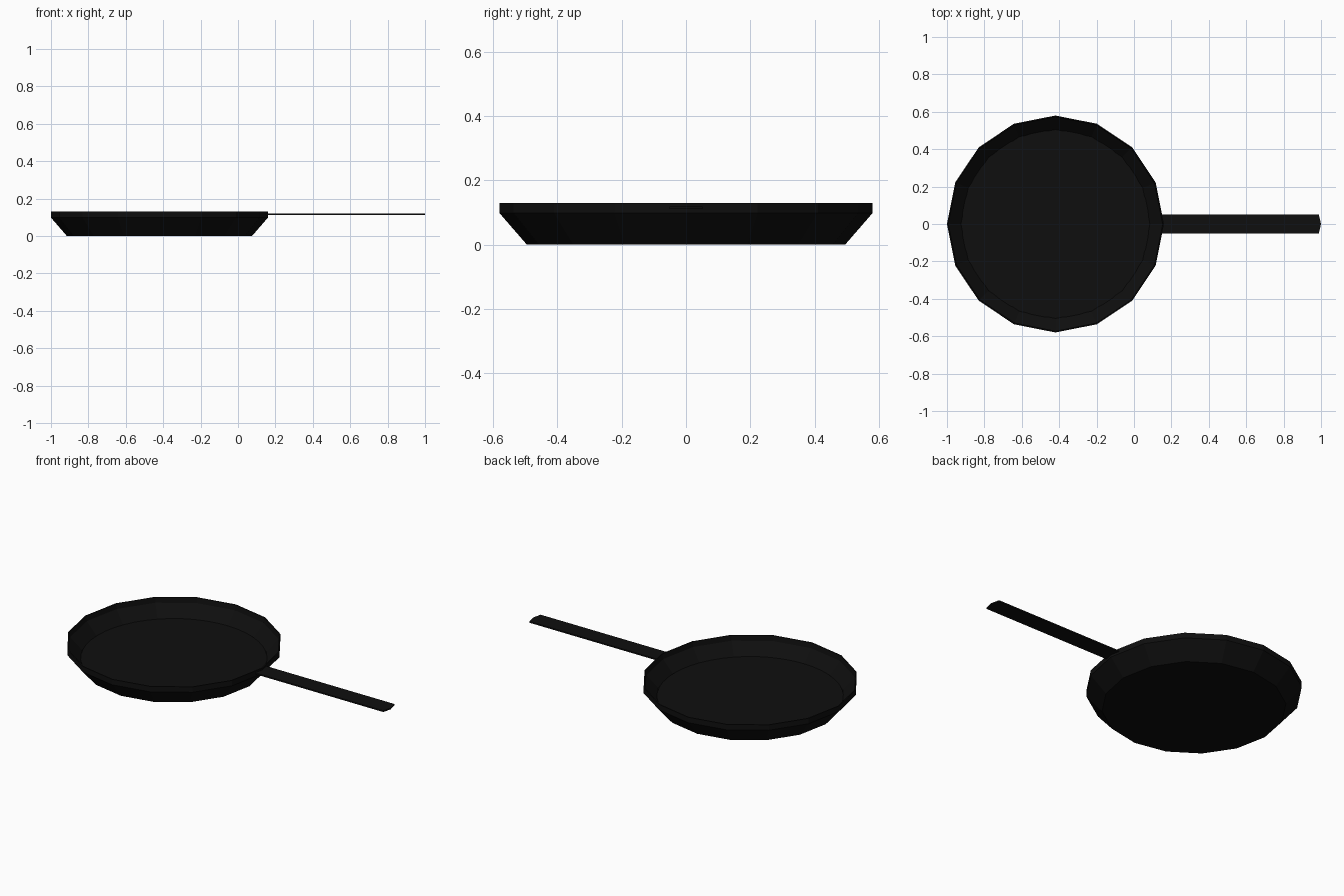
import bpy, bmesh, math

if "Cube" in bpy.data.objects:
    bpy.data.objects.remove(bpy.data.objects["Cube"])

black = bpy.data.materials.new("matte black")
black.diffuse_color = (0.0045, 0.0045, 0.0045, 1)
black.use_nodes = True
black.node_tree.nodes["Principled BSDF"].inputs["Base Color"].default_value = black.diffuse_color
CX = -0.42


def finish(bm, name):
    bmesh.ops.recalc_face_normals(bm, faces=bm.faces)
    me = bpy.data.meshes.new(name)
    bm.to_mesh(me)
    bm.free()
    me.materials.append(black)
    ob = bpy.data.objects.new(name, me)
    bpy.context.collection.objects.link(ob)
    return ob


def lathe(name, profile, sides, cx):
    """Closed faceted body from (radius, z) rings, capped at both ends."""
    bm = bmesh.new()
    rings = [[bm.verts.new((cx + r * math.cos(2 * math.pi * i / sides),
                            r * math.sin(2 * math.pi * i / sides), z))
              for i in range(sides)] for r, z in profile]
    for a, b in zip(rings, rings[1:]):
        for i in range(sides):
            j = (i + 1) % sides
            bm.faces.new((a[i], a[j], b[j], b[i]))
    bm.faces.new(rings[0])
    bm.faces.new(rings[-1])
    return finish(bm, name)


# pan body: flared outside, straight rim, thin wall, hollow inside
lathe("pan_body", [(0.495, 0), (0.58, 0.098), (0.58, 0.13),
                   (0.574, 0.13), (0.57, 0.1), (0.505, 0.03)], 16, CX)

# round cooking surface
lathe("cooking_surface", [(0.5, 0.031), (0.5, 0.035)], 48, CX)

# flat handle with a slightly pointed end
bm = bmesh.new()
outline = [(0.147, -0.052), (0.988, -0.052), (1.0, 0), (0.988, 0.052),
           (0.147, 0.052), (0.157, 0)]
base = bm.faces.new([bm.verts.new((x, y, 0.111)) for x, y in outline])
ext = bmesh.ops.extrude_face_region(bm, geom=[base])
for v in ext["geom"]:
    if isinstance(v, bmesh.types.BMVert):
        v.co.z += 0.008
finish(bm, "handle")
